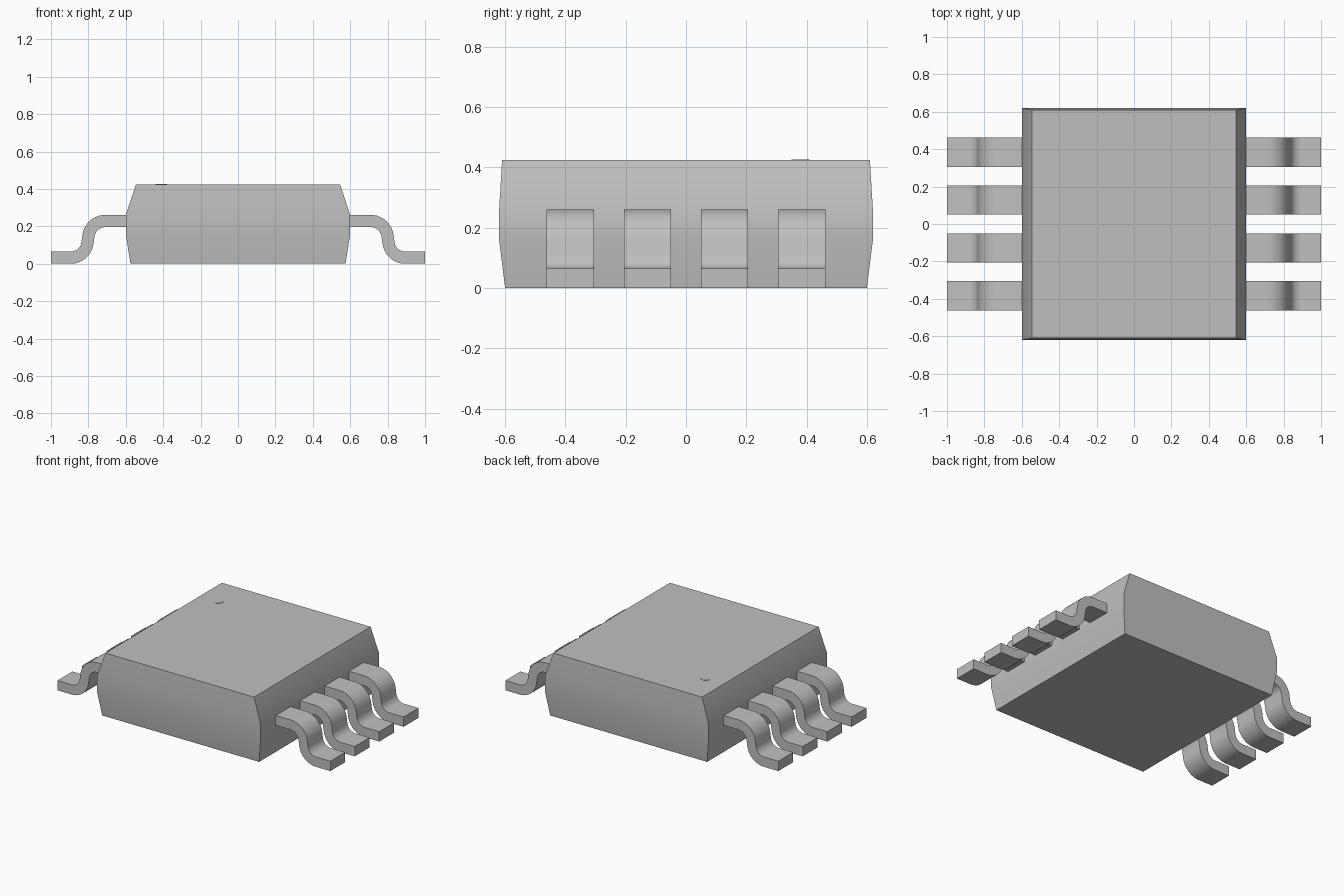
import bpy, bmesh
from math import sin, cos, radians

cube = bpy.data.objects.get("Cube")
if cube:
    bpy.data.objects.remove(cube, do_unlink=True)

GREY = (0.53, 0.53, 0.53, 1)
grey = bpy.data.materials.new("plain_grey")
grey.use_nodes = True
grey.diffuse_color = GREY
grey.node_tree.nodes["Principled BSDF"].inputs["Base Color"].default_value = GREY


def finish(name, bm):
    """Turn a bmesh into a named, shaded object."""
    bmesh.ops.recalc_face_normals(bm, faces=bm.faces)
    mesh = bpy.data.meshes.new(name)
    bm.to_mesh(mesh)
    bm.free()
    mesh.materials.append(grey)
    obj = bpy.data.objects.new(name, mesh)
    bpy.context.collection.objects.link(obj)
    bpy.ops.object.select_all(action='DESELECT')
    obj.select_set(True)
    bpy.context.view_layer.objects.active = obj
    bpy.ops.object.shade_smooth_by_angle(angle=radians(30))
    return obj


def loft(name, rings):
    """Skin a list of equal-length point rings and cap both ends."""
    bm = bmesh.new()
    loops = [[bm.verts.new(p) for p in ring] for ring in rings]
    n = len(loops[0])
    for a, b in zip(loops, loops[1:]):
        for i in range(n):
            j = (i + 1) % n
            bm.faces.new((a[i], a[j], b[j], b[i]))
    bm.faces.new(loops[0])
    bm.faces.new(loops[-1])
    return finish(name, bm)


# Package body: tapered above and below a straight waist
sections = [(0.575, 0.60, 0), (0.60, 0.62, 0.16), (0.60, 0.62, 0.26), (0.545, 0.61, 0.425)]
loft("package_body", [[(-x, -y, z), (x, -y, z), (x, y, z), (-x, y, z)]
                      for x, y, z in sections])

# Small round index mark on the top
bm = bmesh.new()
bmesh.ops.create_cone(bm, cap_ends=True, segments=24, radius1=0.03, radius2=0.03, depth=0.004)
bmesh.ops.translate(bm, verts=bm.verts, vec=(-0.41, 0.38, 0.425))
finish("index_mark", bm)

# Gull-wing lead centre line as (x, z, slope angle)
RADIUS, SWEEP, HALF, STEPS = 0.09, radians(80), 0.0325, 10
HIGH, LOW = 0.2285, HALF
path = [(0.57, HIGH, 0)]
for i in range(STEPS + 1):
    a = SWEEP * i / STEPS
    path.append((0.71 + RADIUS * sin(a), HIGH - RADIUS * (1 - cos(a)), a))
for i in range(STEPS + 1):
    a = SWEEP * (1 - i / STEPS)
    path.append((0.894 - RADIUS * sin(a), LOW + RADIUS * (1 - cos(a)), a))
path.append((1.0, LOW, 0))


def lead(name, side, y):
    rings = []
    for x, z, a in path:
        dx, dz = HALF * sin(a), HALF * cos(a)
        rings.append([(side * (x + s * dx), y + w, z + s * dz)
                      for s, w in ((1, -0.078), (1, 0.078), (-1, 0.078), (-1, -0.078))])
    loft(name, rings)


# Four leads on each side
for side, label in ((1, "left"), (-1, "right")):
    for i in range(4):
        lead(f"{label}_lead_{i + 1}", side, (i - 1.5) * 0.256)
